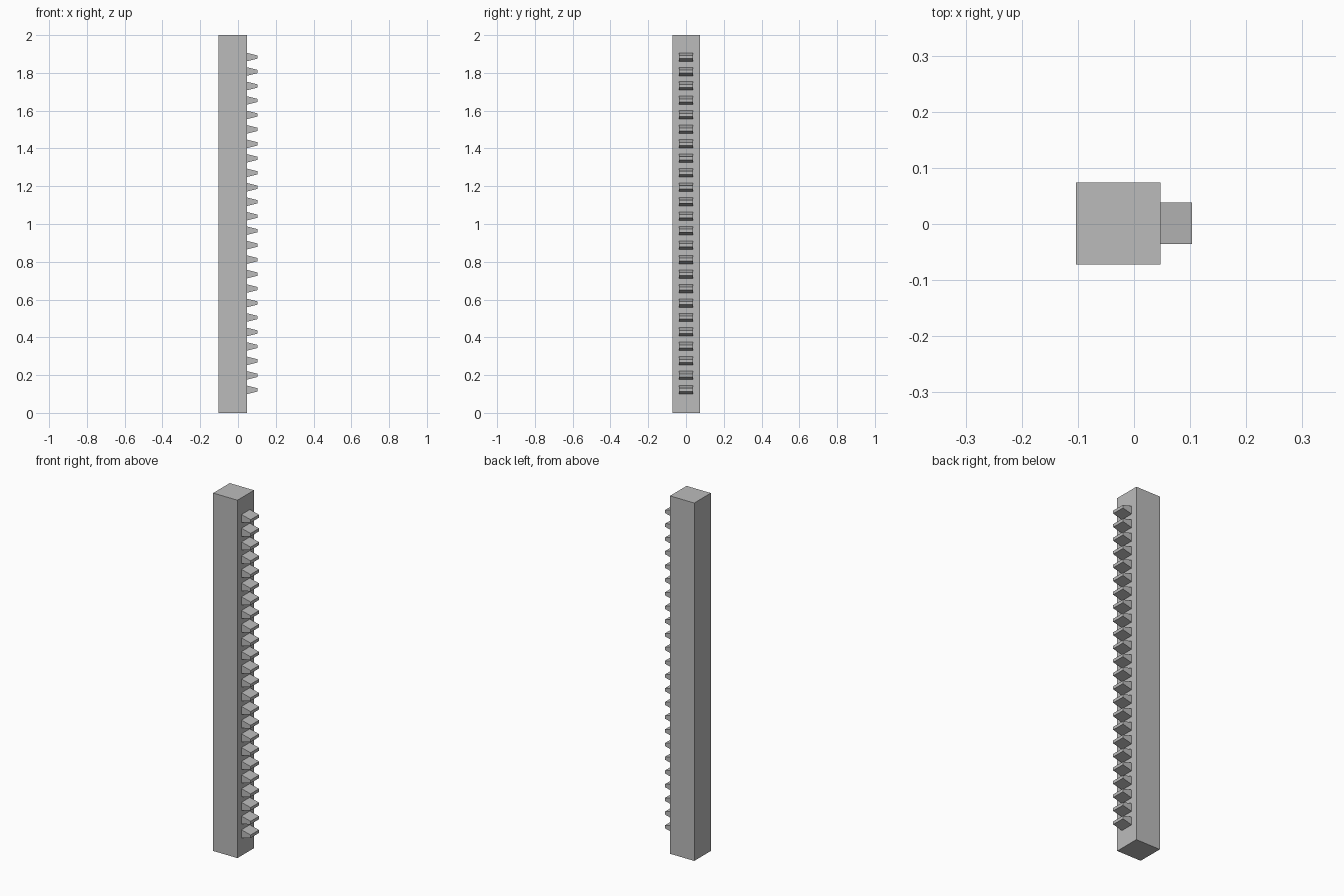
import bpy
import bmesh

cube = bpy.data.objects.get("Cube")
if cube:
    bpy.data.objects.remove(cube, do_unlink=True)

# Single grey finish
grey = bpy.data.materials.new("plain_grey")
grey.use_nodes = True
colour = (0.5, 0.5, 0.5, 1)
grey.diffuse_color = colour
grey.node_tree.nodes["Principled BSDF"].inputs["Base Color"].default_value = colour


def prism(name, profile, y0, y1):
    """Extrude an x-z outline from y0 to y1."""
    bm = bmesh.new()
    face = bm.faces.new([bm.verts.new((x, y0, z)) for x, z in profile])
    grown = bmesh.ops.extrude_face_region(bm, geom=[face])["geom"]
    moved = [v for v in grown if isinstance(v, bmesh.types.BMVert)]
    bmesh.ops.translate(bm, verts=moved, vec=(0, y1 - y0, 0))
    bmesh.ops.recalc_face_normals(bm, faces=bm.faces)
    mesh = bpy.data.meshes.new(name)
    bm.to_mesh(mesh)
    bm.free()
    mesh.materials.append(grey)
    obj = bpy.data.objects.new(name, mesh)
    bpy.context.collection.objects.link(obj)
    return obj


LEFT, FACE, TIP = -0.103, 0.047, 0.103

# Square post
prism("post", [(LEFT, 0), (FACE, 0), (FACE, 2), (LEFT, 2)], -0.072, 0.074)

# Column of tapered teeth along the +x face
base, tip = 0.0225, 0.0085
tooth = prism("teeth", [(FACE, -base), (TIP, -tip), (TIP, tip), (FACE, base)],
              -0.036, 0.038)
tooth.location.z = 0.122
rows = tooth.modifiers.new("rows", "ARRAY")
rows.count = 24
rows.use_relative_offset = False
rows.use_constant_offset = True
rows.constant_offset_displace = (0, 0, 0.0766)
